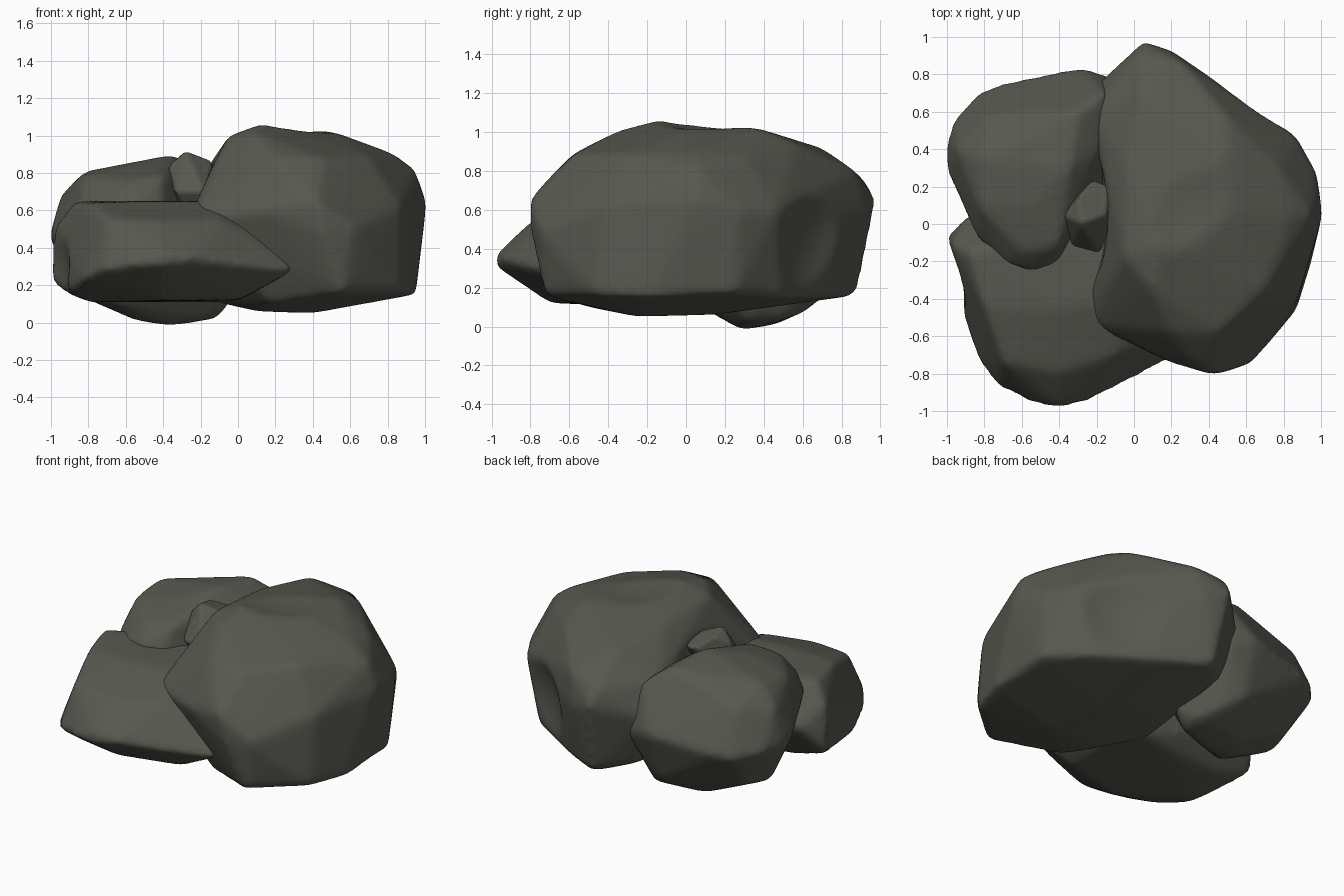
import bpy
import bmesh
from mathutils import Vector

cube = bpy.data.objects.get("Cube")
if cube:
    bpy.data.objects.remove(cube, do_unlink=True)

stone = bpy.data.materials.new("dark olive grey stone")
stone.use_nodes = True
colour = (0.095, 0.1, 0.08, 1)
stone.diffuse_color = colour
shader = next(n for n in stone.node_tree.nodes if n.type == "BSDF_PRINCIPLED")
shader.inputs["Base Color"].default_value = colour
shader.inputs["Roughness"].default_value = 0.9


def hull_stone(name, corners):
    """Convex block through corner points given in hundredths of a unit."""
    bm = bmesh.new()
    for corner in corners:
        bm.verts.new(Vector(corner) / 100)
    result = bmesh.ops.convex_hull(bm, input=bm.verts)
    loose = {v for v in result["geom_interior"] + result["geom_unused"]
             if isinstance(v, bmesh.types.BMVert)}
    bmesh.ops.delete(bm, geom=list(loose), context="VERTS")
    bmesh.ops.recalc_face_normals(bm, faces=bm.faces)
    mesh = bpy.data.meshes.new(name)
    bm.to_mesh(mesh)
    bm.free()
    mesh.materials.append(stone)
    obj = bpy.data.objects.new(name, mesh)
    bpy.context.collection.objects.link(obj)
    return obj


def scoop(obj, centre, radius):
    """Shallow hollow worn out of a boulder by a hidden ball."""
    mesh = bpy.data.meshes.new(obj.name + "_scoop")
    bm = bmesh.new()
    bmesh.ops.create_icosphere(bm, subdivisions=4, radius=radius)
    bm.to_mesh(mesh)
    bm.free()
    ball = bpy.data.objects.new(obj.name + "_scoop", mesh)
    ball.location = centre
    ball.hide_render = True
    ball.hide_viewport = True
    ball.display_type = "WIRE"
    bpy.context.collection.objects.link(ball)
    cut = obj.modifiers.new("scoop", "BOOLEAN")
    cut.operation = "DIFFERENCE"
    cut.object = ball


def weather(obj, rounds):
    """Round the corners and shade smoothly."""
    remesh = obj.modifiers.new("remesh", "REMESH")
    remesh.mode = "VOXEL"
    remesh.voxel_size = 0.022
    remesh.use_smooth_shade = True
    smooth = obj.modifiers.new("smooth", "SMOOTH")
    smooth.factor = 0.5
    smooth.iterations = rounds


# Large boulder: underside, lower rim, waist, crown
large = hull_stone("large_boulder", [
    (10, -25, 6), (40, -25, 5), (35, 15, 6), (5, 15, 8), (0, 50, 12),
    (-12, 0, 11), (17, -50, 10), (56, -73, 16), (87, -46, 16),
    (95, -20, 15), (95, 25, 17), (75, 49, 15), (40, 71, 15),
    (10, 88, 16), (-10, 70, 20),
    (42, -81, 65), (45, -80, 48), (15, -73, 60), (-24, -54, 56),
    (-24, -38, 62), (62, -75, 50), (72, -64, 35), (87, -41, 62),
    (101, 5, 65), (98, 27, 60), (87, 47, 60), (20, 93, 60),
    (5, 98, 65), (-22, 73, 55), (-22, 60, 75),
    (3, 92, 75), (25, 87, 80), (5, 70, 92), (-4, 30, 97),
    (-5, -18, 100), (14, -12, 107), (10, -35, 101), (20, -58, 89),
    (45, -58, 88), (30, -72, 75), (50, 38, 102), (54, 5, 101),
    (84, 5, 90), (78, 30, 88), (95, 5, 82), (70, -35, 89), (50, 57, 94)])
scoop(large, (0.96, 1.15, 0.37), 0.685)
scoop(large, (-1.1, 0.05, 0.72), 0.965)
scoop(large, (0.33, 0.12, 2.0), 0.995)
weather(large, 16)

# Low front boulder: pointed rim, underside, sloping top
front = hull_stone("front_boulder", [
    (-103, -9, 21), (-98, -22, 18), (-89, -55, 17), (-83, -74, 23),
    (-73, -87, 28), (-55, -96, 31), (-40, -98, 31), (-40, -98, 37),
    (-24, -95, 35), (5, -80, 30), (30, -67, 28), (-88, 6, 40),
    (-80, -40, 11), (-40, -70, 12), (0, -60, 12), (-50, -10, 11),
    (0, 0, 11), (-75, -10, 13),
    (-98, -10, 52), (-88, -15, 65), (-70, -74, 56), (-40, -80, 54),
    (-10, -70, 55), (-80, -45, 64), (-40, -45, 65), (-10, -40, 65),
    (-40, 0, 65), (10, -20, 60), (25, -50, 45)])
scoop(front, (-1.5, -0.4, 0.3), 0.6)
weather(front, 16)

# Back boulder: underside, waist, crown
back = hull_stone("back_boulder", [
    (-35, 28, -2), (-55, 28, 1), (-12, 32, 2), (-46, 46, 1),
    (-12, 48, 3), (-20, 62, 8), (-60, 10, 8), (-4, 36, 10),
    (-85, 30, 14), (-80, 50, 17), (-30, 71, 15),
    (-101, 40, 45), (-100, 28, 48), (-97, 55, 45), (-84, 70, 42),
    (-72, 75, 44), (-50, 79, 45), (-28, 84, 50), (-10, 78, 45),
    (-92, 12, 52), (-84, -8, 60), (-70, -22, 62), (-55, -26, 65),
    (-41, -22, 62), (-30, 0, 55), (-5, 35, 40),
    (-95, 40, 68), (-82, 35, 81), (-83, 10, 78), (-79, 58, 71),
    (-55, 10, 84), (-50, 50, 84), (-30, 60, 87), (-35, 30, 90),
    (-18, 40, 79), (-60, -15, 76), (-40, -12, 79), (-15, 70, 76)])
weather(back, 14)

# Small angular stone wedged in the gap
wedge = hull_stone("wedged_stone", [
    (-38, 7, 73), (-37, 4, 84), (-33, -12, 70), (-18, -16, 70),
    (-12, 0, 78), (-12, 20, 82), (-22, 24, 83), (-30, 13, 89),
    (-28, 0, 92), (-15, 5, 87), (-25, 0, 50)])
bevel = wedge.modifiers.new("bevel", "BEVEL")
bevel.width = 0.015
bevel.segments = 2
